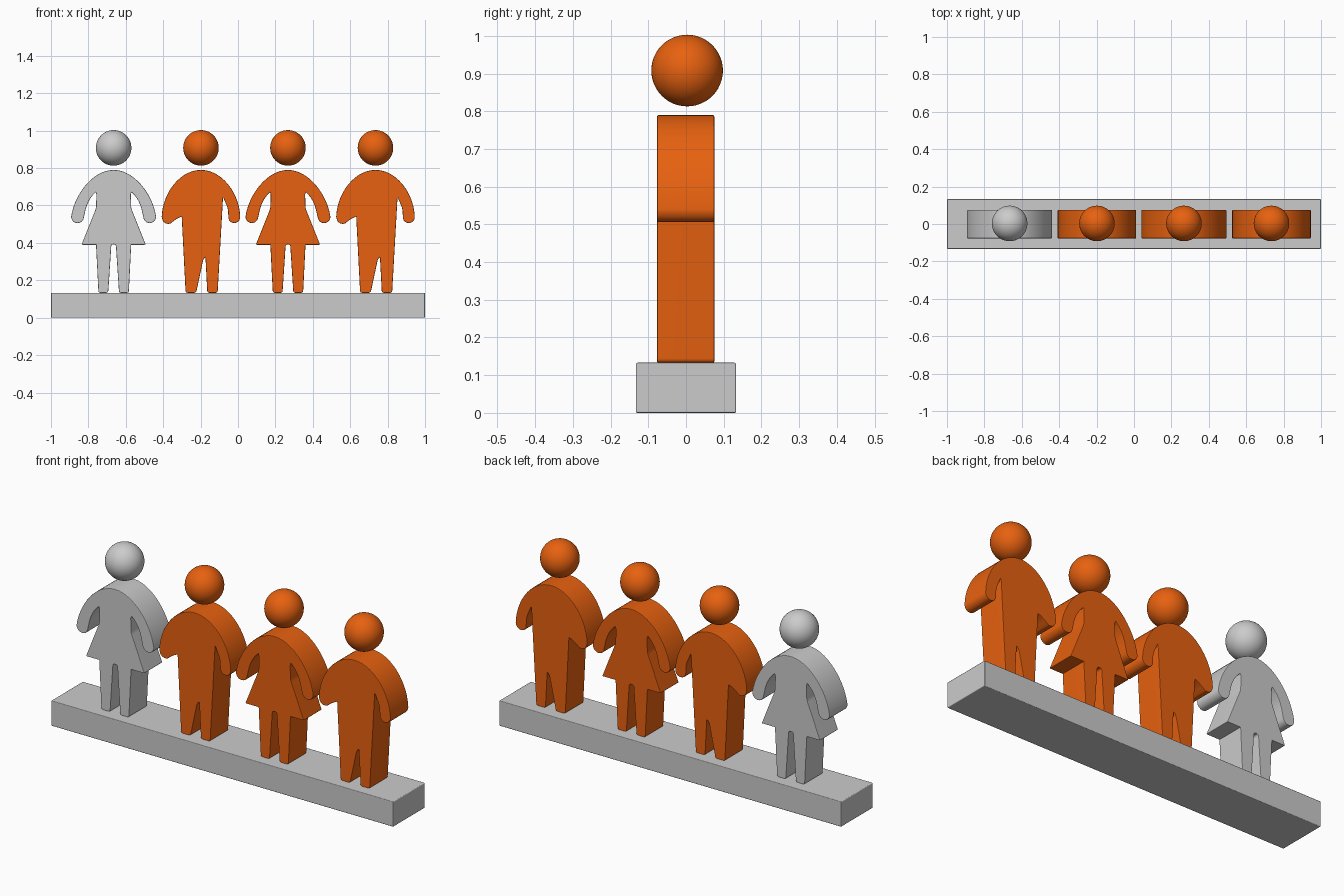
import bpy, bmesh
from math import cos, sin, radians
from mathutils import Vector

if "Cube" in bpy.data.objects:
    bpy.data.objects.remove(bpy.data.objects["Cube"])

orange = bpy.data.materials.new("orange")
orange.diffuse_color = (0.8, 0.12, 0.005, 1)
orange.use_nodes = True
orange.node_tree.nodes["Principled BSDF"].inputs["Base Color"].default_value = orange.diffuse_color


def finish(obj, mat):
    if mat:
        obj.data.materials.append(mat)
    bpy.ops.object.select_all(action='DESELECT')
    obj.select_set(True)
    bpy.context.view_layer.objects.active = obj
    bpy.ops.object.shade_smooth_by_angle(angle=radians(40))


def bezier(a, b, c, d, n=14):
    a, b, c, d = map(Vector, (a, b, c, d))
    out = []
    for i in range(n + 1):
        t = i / n
        s = 1 - t
        p = a * s**3 + b * 3 * s * s * t + c * 3 * s * t * t + d * t**3
        out.append((p.x, p.y, 0))
    return out


def arc(cx, cz, r, a0, a1, n=8):
    angles = [radians(a0 + (a1 - a0) * i / n) for i in range(n + 1)]
    return [(cx + r * cos(a), cz + r * sin(a), 0) for a in angles]


def fillet(points, n=4):
    """Round each (x, z, radius) corner that has a radius."""
    out = []
    for i, (x, z, r) in enumerate(points):
        p = Vector((x, z))
        if not r:
            out.append(p)
            continue
        u = Vector(points[i - 1][:2]) - p
        v = Vector(points[(i + 1) % len(points)][:2]) - p
        a = p + u.normalized() * min(r, u.length * 0.45)
        b = p + v.normalized() * min(r, v.length * 0.45)
        for k in range(n + 1):
            t = k / n
            out.append(a * (1 - t)**2 + p * 2 * t * (1 - t) + b * t * t)
    return out


def body(name, points, x, mat, y0=-0.077, y1=0.075):
    bm = bmesh.new()
    face = bm.faces.new([bm.verts.new((p.x, y0, p.y)) for p in fillet(points)])
    ext = bmesh.ops.extrude_face_region(bm, geom=[face])["geom"]
    bmesh.ops.translate(bm, vec=(0, y1 - y0, 0),
                        verts=[g for g in ext if isinstance(g, bmesh.types.BMVert)])
    bmesh.ops.recalc_face_normals(bm, faces=bm.faces)
    # soften the rims of the front and back
    rim = [e for e in bm.edges if abs(e.verts[0].co.y - e.verts[1].co.y) < 1e-5]
    bmesh.ops.bevel(bm, geom=rim, offset=0.004, segments=2, profile=0.5,
                    affect='EDGES', clamp_overlap=False)
    mesh = bpy.data.meshes.new(name)
    bm.to_mesh(mesh)
    bm.free()
    obj = bpy.data.objects.new(name, mesh)
    obj.location.x = x
    bpy.context.collection.objects.link(obj)
    finish(obj, mat)
    obj.modifiers.new("normals", 'WEIGHTED_NORMAL').keep_sharp = True


def head(name, x, mat):
    bpy.ops.mesh.primitive_uv_sphere_add(segments=48, ring_count=24, radius=0.095,
                                         location=(x, 0.003, 0.908))
    obj = bpy.context.object
    obj.name = name
    finish(obj, mat)


# woman: right half from neck to crotch, then mirrored
half = bezier((0, 0.79), (0.11, 0.79), (0.21, 0.66), (0.227, 0.54))
half += arc(0.193, 0.54, 0.034, -15, -160)
half += bezier((0.155, 0.555), (0.145, 0.61), (0.125, 0.645), (0.096, 0.671), 6)
half += [(0.092, 0.66, 0), (0.094, 0.585, 0.012), (0.172, 0.39, 0.006),
         (0.094, 0.39, 0), (0.081, 0.133, 0.012), (0.029, 0.133, 0.012),
         (0.012, 0.392, 0.011)]
woman = half + [(-x, z, r) for x, z, r in reversed(half) if x > 1e-6]

# man: asymmetric, one arm hangs free and one leg is bent
man = bezier((0, 0.79), (0.11, 0.79), (0.205, 0.67), (0.21, 0.54))
man += arc(0.178, 0.538, 0.032, -10, -165)
man += [(0.144, 0.585, 0.015), (0.118, 0.645, 0.004), (0.089, 0.133, 0.012),
        (0.034, 0.133, 0.012), (0.024, 0.325, 0.006), (0.012, 0.31, 0.01),
        (-0.022, 0.15, 0.015), (-0.028, 0.133, 0.01), (-0.082, 0.133, 0.012),
        (-0.103, 0.542, 0.004), (-0.135, 0.526, 0.015)]
man += arc(-0.175, 0.535, 0.033, -65, -170)
man += bezier((-0.21, 0.54), (-0.205, 0.67), (-0.11, 0.79), (0, 0.79))[:-1]

figures = [("grey_woman", woman, -0.665, None),
           ("left_man", man, -0.198, orange),
           ("orange_woman", woman, 0.267, orange),
           ("right_man", man, 0.735, orange)]
for name, outline, x, mat in figures:
    body(name + "_body", outline, x, mat)
    head(name + "_head", x, mat)

# base plinth with softened edges
bpy.ops.mesh.primitive_cube_add(size=1, location=(0, 0, 0.0665))
base = bpy.context.object
base.name = "base"
base.scale = (2, 0.266, 0.133)
bpy.ops.object.transform_apply(location=False, rotation=False, scale=True)
bev = base.modifiers.new("soft_edges", 'BEVEL')
bev.width = 0.004
bev.segments = 2
bev.harden_normals = True
